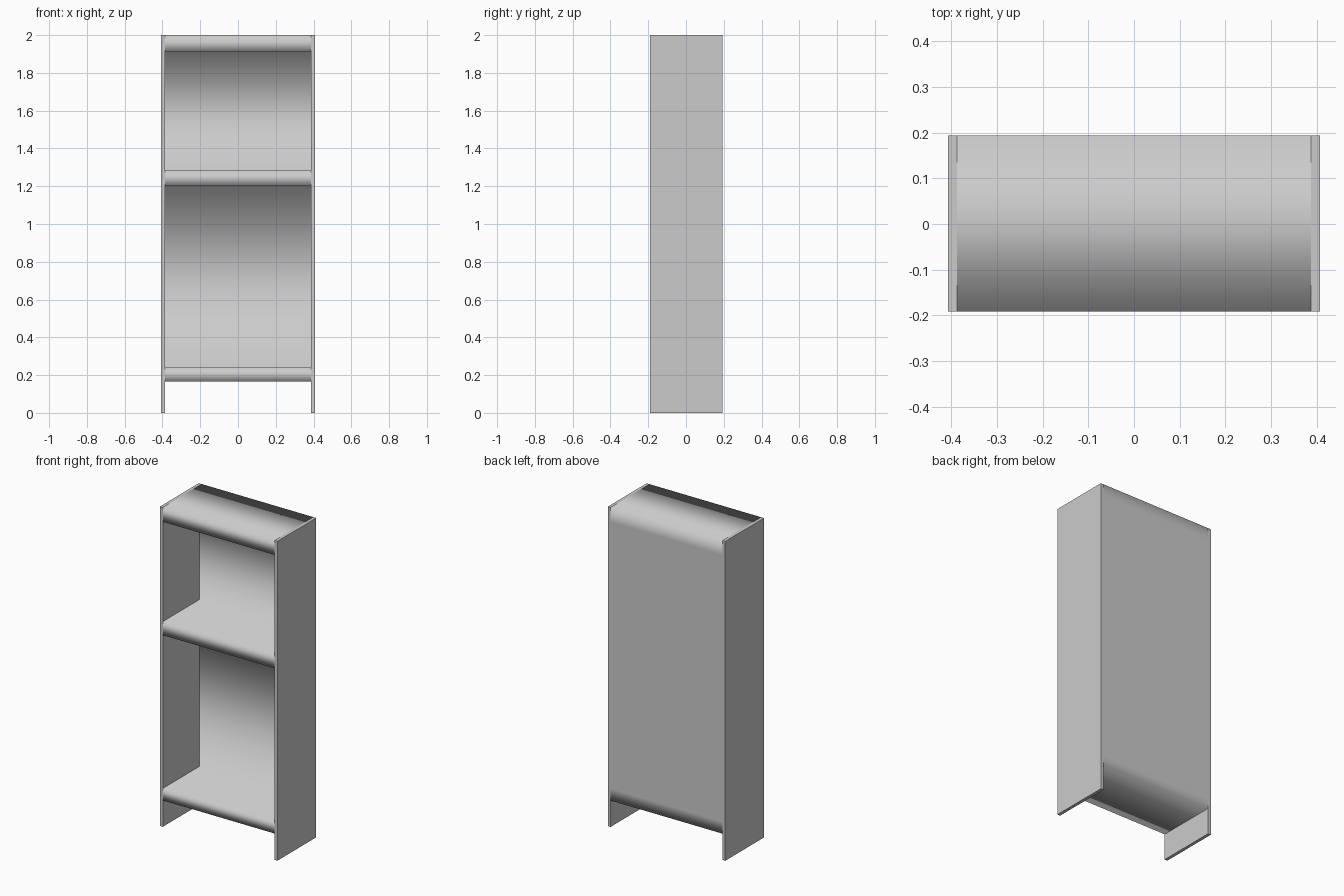
import bpy
import bmesh

if "Cube" in bpy.data.objects:
    bpy.data.objects.remove(bpy.data.objects["Cube"])

W, T = 0.407, 0.02            # half width, board thickness
FRONT, BACK = -0.191, 0.193
INNER = BACK - 0.02           # inside face of the back panel
TOP = 2.0
SHELVES = [(0.165, 0.24), (1.2, 1.285), (1.91, TOP)]   # bottom and top of each shelf


def finish(bm, name, smooth):
    mesh = bpy.data.meshes.new(name)
    for f in bm.faces:
        f.smooth = smooth
    bm.to_mesh(mesh)
    bm.free()
    obj = bpy.data.objects.new(name, mesh)
    bpy.context.collection.objects.link(obj)
    return obj


# Side panels: flat boards running down to the floor as feet
for name, s in (("left_side_panel", -1), ("right_side_panel", 1)):
    bm = bmesh.new()
    bmesh.ops.create_cube(bm, size=1)
    bmesh.ops.scale(bm, vec=(T, BACK - FRONT, TOP), verts=bm.verts)
    bmesh.ops.translate(bm, vec=(s * (W - T / 2), (FRONT + BACK) / 2, TOP / 2), verts=bm.verts)
    finish(bm, name, False)

# Shelves and back: one E-shaped profile, smooth shaded across its corners
profile = []
for i, (lo, hi) in enumerate(SHELVES):
    if i > 0:
        profile.append((INNER, lo))
    profile += [(FRONT, lo), (FRONT, hi)]
    if i < len(SHELVES) - 1:
        profile.append((INNER, hi))
profile += [(BACK, z) for z in (TOP, 1.91, 0.24, 0.165)]

bm = bmesh.new()
left = [bm.verts.new((-W + T, y, z)) for y, z in profile]
right = [bm.verts.new((W - T, y, z)) for y, z in profile]
n = len(profile)
for i in range(n):
    j = (i + 1) % n
    bm.faces.new((left[i], right[i], right[j], left[j]))
finish(bm, "shelves_and_back", True)
